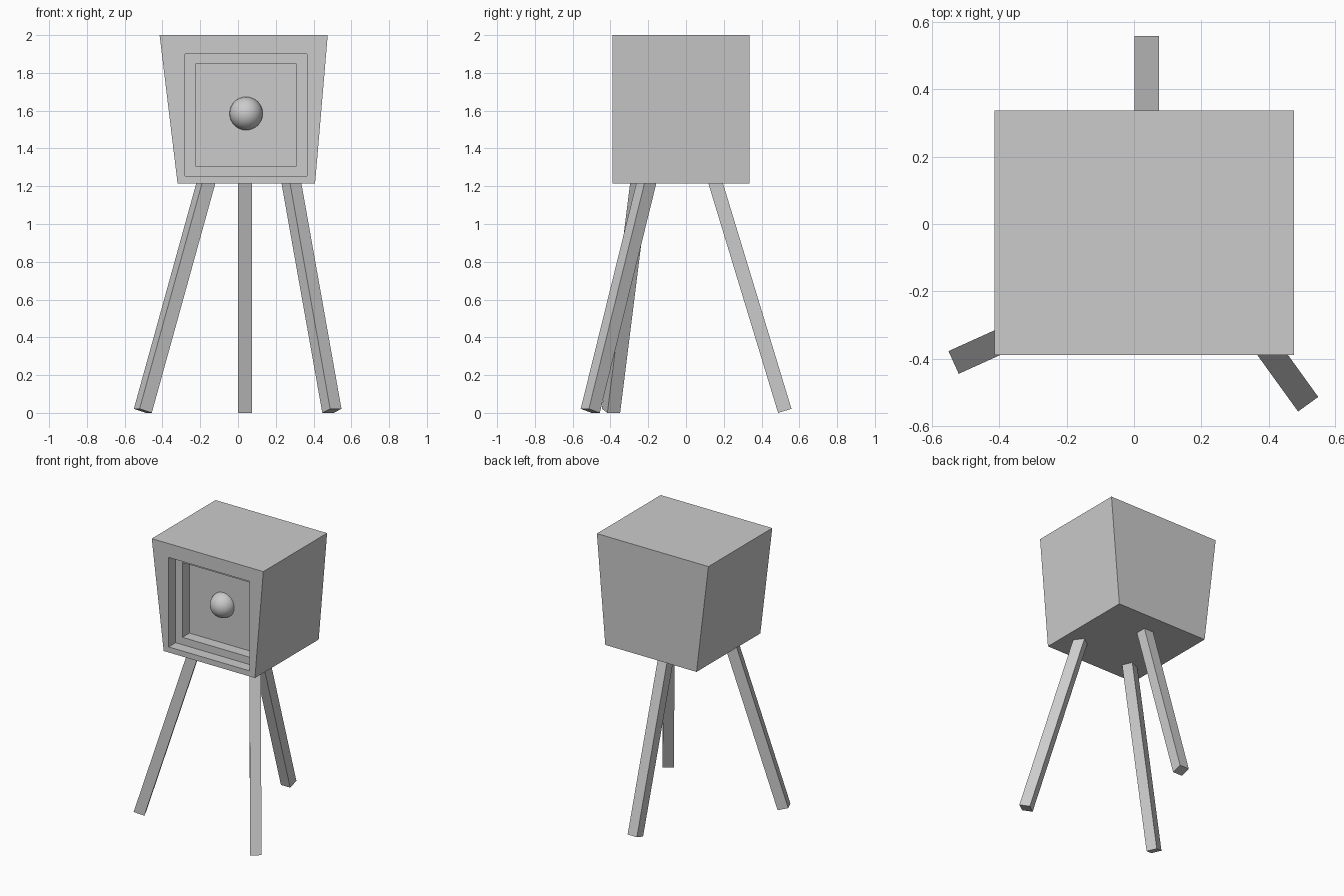
import bpy, bmesh
from math import cos, sin, radians
from mathutils import Vector

if "Cube" in bpy.data.objects:
    bpy.data.objects.remove(bpy.data.objects["Cube"])


def make_object(name, bm):
    bmesh.ops.recalc_face_normals(bm, faces=bm.faces[:])
    mesh = bpy.data.meshes.new(name)
    bm.to_mesh(mesh)
    bm.free()
    obj = bpy.data.objects.new(name, mesh)
    bpy.context.collection.objects.link(obj)
    return obj


def loft(name, rings):
    """Skin a chain of four-point rings and cap both ends."""
    bm = bmesh.new()
    loops = [[bm.verts.new(p) for p in ring] for ring in rings]
    for a, b in zip(loops, loops[1:]):
        for i in range(4):
            j = (i + 1) % 4
            bm.faces.new((a[i], a[j], b[j], b[i]))
    bm.faces.new(loops[0])
    bm.faces.new(loops[-1])
    return make_object(name, bm)


def rect(y, left, right, z0, z1, top_left=None, top_right=None):
    tl = left if top_left is None else top_left
    tr = right if top_right is None else top_right
    return [(left, y, z0), (right, y, z0), (tr, y, z1), (tl, y, z1)]


# Tapered box with a two-step square recess in its front
shell = (-0.32, 0.408, 1.215, 2.0, -0.415, 0.475)
outer = (-0.28, 0.365, 1.255, 1.90)
inner = (-0.226, 0.311, 1.308, 1.847)
loft("box_body", [
    rect(0.337, *shell),
    rect(-0.39, *shell),
    rect(-0.39, *outer),
    rect(-0.31, *outer),
    rect(-0.31, *inner),
    rect(-0.23, *inner),
])

# Round knob half sunk into the recess floor
bpy.ops.mesh.primitive_uv_sphere_add(segments=32, ring_count=16, radius=0.088,
                                     location=(0.043, -0.23, 1.585))
bpy.context.object.name = "front_knob"
bpy.ops.object.shade_smooth()


# Square legs leaning inward from each foot
def leg(name, foot_x, foot_y, azimuth, tilt=16.9, size=0.074, length=1.285):
    a, t = radians(azimuth), radians(tilt)
    out = Vector((cos(a), sin(a), 0))
    side = Vector((-sin(a), cos(a), 0)) * size / 2
    axis = Vector((0, 0, cos(t))) - out * sin(t)
    thick = (out * cos(t) + Vector((0, 0, sin(t)))) * size / 2
    foot = Vector((foot_x, foot_y, size / 2 * sin(t)))
    rings = []
    for c in (foot, foot + axis * length):
        rings.append([c - thick - side, c + thick - side,
                      c + thick + side, c - thick + side])
    loft(name, rings)


leg("back_leg", 0.038, 0.523, 90)
leg("front_left_leg", -0.504, -0.397, 204.3)
leg("front_right_leg", 0.497, -0.507, -54.2)
